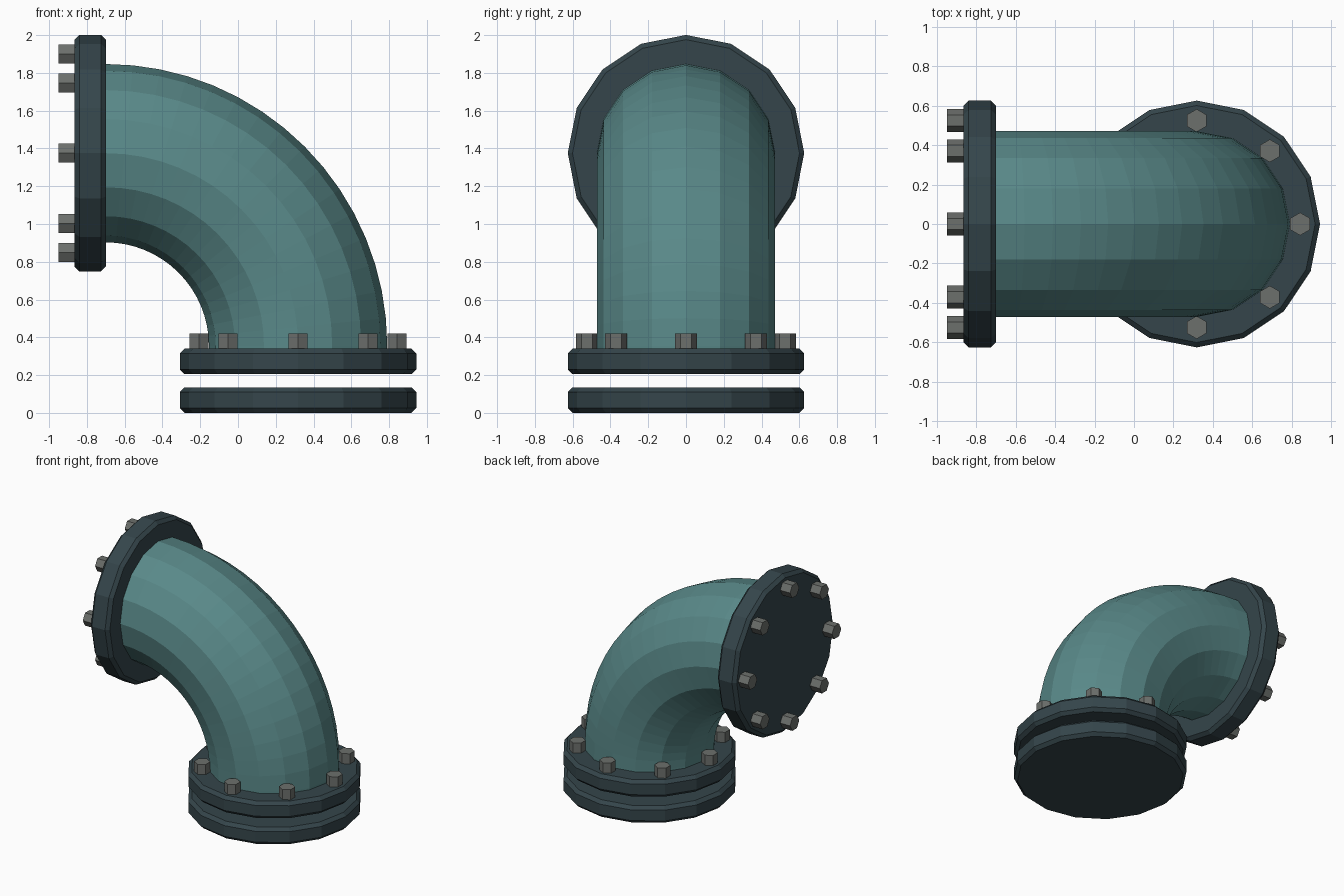
import bpy, bmesh
from math import sin, cos, pi
from mathutils import Matrix, Vector

if "Cube" in bpy.data.objects:
    bpy.data.objects.remove(bpy.data.objects["Cube"])

BASE_X, TOP_Z = 0.318, 1.375      # axes of the two pipe ends
PIPE_R, BEND_R = 0.472, 1.02
SIDES = 16


def material(name, color):
    m = bpy.data.materials.new(name)
    m.diffuse_color = (*color, 1)
    m.use_nodes = True
    m.node_tree.nodes["Principled BSDF"].inputs["Base Color"].default_value = m.diffuse_color
    return m


teal = material("teal_paint", (0.10, 0.25, 0.25))
dark = material("dark_paint", (0.035, 0.06, 0.07))
steel = material("bolt_steel", (0.15, 0.16, 0.15))


def loft(name, rings, mat):
    """Skin a list of equal rings of points and cap both ends."""
    bm = bmesh.new()
    loops = [[bm.verts.new(p) for p in ring] for ring in rings]
    n = len(loops[0])
    for a, b in zip(loops, loops[1:]):
        for i in range(n):
            j = (i + 1) % n
            bm.faces.new((a[i], a[j], b[j], b[i]))
    bm.faces.new(loops[0])
    bm.faces.new(loops[-1])
    bmesh.ops.recalc_face_normals(bm, faces=bm.faces)
    mesh = bpy.data.meshes.new(name)
    bm.to_mesh(mesh)
    bm.free()
    ob = bpy.data.objects.new(name, mesh)
    mesh.materials.append(mat)
    bpy.context.collection.objects.link(ob)
    return ob


def turned(name, profile, sides, matrix, mat, phase=0.0):
    """Faceted solid from (radius, height) points, placed by a matrix."""
    rings = [[matrix @ Vector((r * cos(phase + 2 * pi * i / sides),
                               r * sin(phase + 2 * pi * i / sides), h))
              for i in range(sides)] for r, h in profile]
    return loft(name, rings, mat)


def flange(name, thickness, matrix):
    r, b = 0.626, 0.025
    turned(name, [(r - b, 0), (r, b), (r, thickness - b), (r - b, thickness)],
           SIDES, matrix, dark)


def bolts(name, matrix, height):
    for i in range(8):
        a = i * pi / 4
        place = matrix @ Matrix.Translation((0.525 * cos(a), 0.525 * sin(a), 0))
        turned(f"{name}_{i + 1}", [(0.058, -0.02), (0.058, height)], 6, place, steel, pi / 2)


# Local z of the side end points along -x
base = Matrix.Translation((BASE_X, 0, 0))
side = Matrix.Translation((-0.70, 0, TOP_Z)) @ Matrix.Rotation(-pi / 2, 4, 'Y')

# Curved pipe, swept a quarter turn about the bend centre
cx, cz, steps = BASE_X - BEND_R, TOP_Z - BEND_R, 16
rings = [[(BASE_X + PIPE_R * cos(2 * pi * i / SIDES), PIPE_R * sin(2 * pi * i / SIDES), 0.32)
          for i in range(SIDES)]]
for s in range(steps + 1):
    t = s * pi / 2 / steps
    ring = []
    for i in range(SIDES):
        a = 2 * pi * i / SIDES
        d = BEND_R + PIPE_R * cos(a)
        ring.append((cx + d * cos(t), PIPE_R * sin(a), cz + d * sin(t)))
    rings.append(ring)
rings.append([(x - 0.03, y, z) for x, y, z in rings[-1]])
loft("elbow_pipe", rings, teal)

# Flange plates: two at the base with an open gap, one at the side
flange("base_plate", 0.135, base)
flange("base_flange", 0.135, base @ Matrix.Translation((0, 0, 0.205)))
flange("side_flange", 0.165, side)

# Bolt circles
bolts("base_bolt", base @ Matrix.Translation((0, 0, 0.34)), 0.08)
bolts("side_bolt", side @ Matrix.Translation((0, 0, 0.165)), 0.085)
